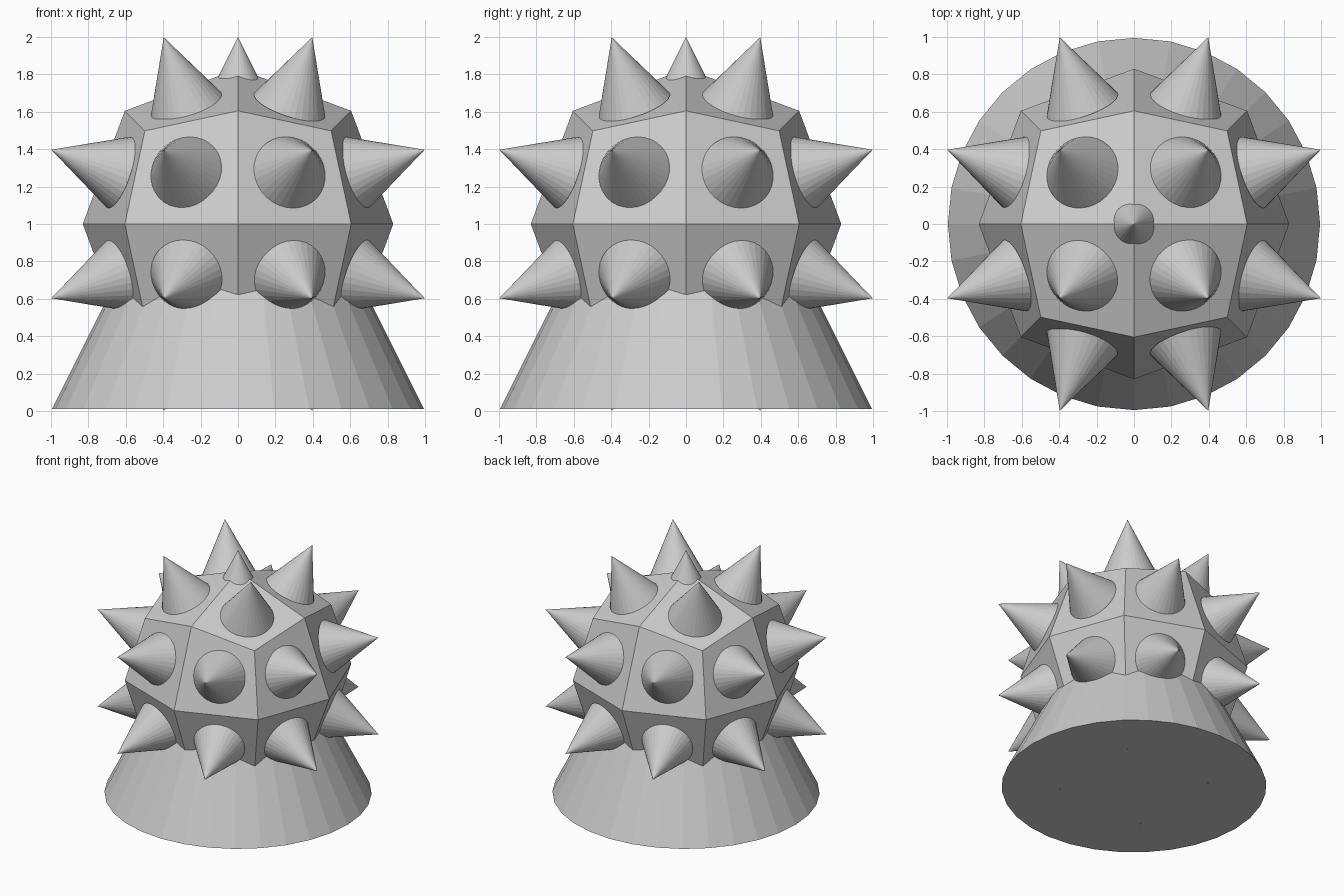
import bpy, bmesh
from mathutils import Vector, Matrix

if "Cube" in bpy.data.objects:
    bpy.data.objects.remove(bpy.data.objects["Cube"])

CENTRE = Vector((0, 0, 1))


def finish(bm, name):
    bmesh.ops.recalc_face_normals(bm, faces=bm.faces)
    mesh = bpy.data.meshes.new(name)
    bm.to_mesh(mesh)
    bm.free()
    obj = bpy.data.objects.new(name, mesh)
    bpy.context.collection.objects.link(obj)
    return obj


def add_cone(bm, radius, height, matrix):
    # cone with its base centre at the matrix origin, pointing along its z
    bmesh.ops.create_cone(bm, cap_ends=True, segments=32, radius1=radius, radius2=0,
                          depth=height, matrix=matrix @ Matrix.Translation((0, 0, height / 2)))


# Faceted ball: a cube cut into 24 quads and puffed out towards a sphere
bm = bmesh.new()
bmesh.ops.create_cube(bm, size=2)
bmesh.ops.subdivide_edges(bm, edges=bm.edges[:], cuts=1, use_grid_fill=True)
reach = {1: 0.83, 2: 0.605, 3: 0.498}   # face centres, edge middles, corners
for v in bm.verts:
    axes = sum(abs(c) > 0.5 for c in v.co)
    v.co = CENTRE + v.co * reach[axes]
bm.normal_update()
facets = [(sum((v.co for v in f.verts), Vector()) / 4, f.normal.copy()) for f in bm.faces]
finish(bm, "faceted_ball")

# One spike standing on each facet
bm = bmesh.new()
for pos, normal in facets:
    if normal.dot(pos - CENTRE) < 0:
        normal = -normal
    turn = normal.to_track_quat('Z', 'Y').to_matrix().to_4x4()
    add_cone(bm, 0.2, 0.402, Matrix.Translation(pos) @ turn)
finish(bm, "spikes")

# Tall cone stand, whose tip pokes out of the top of the ball
bm = bmesh.new()
add_cone(bm, 0.995, 1.99, Matrix.Translation((0, 0, 0.01)))
finish(bm, "cone_stand")
